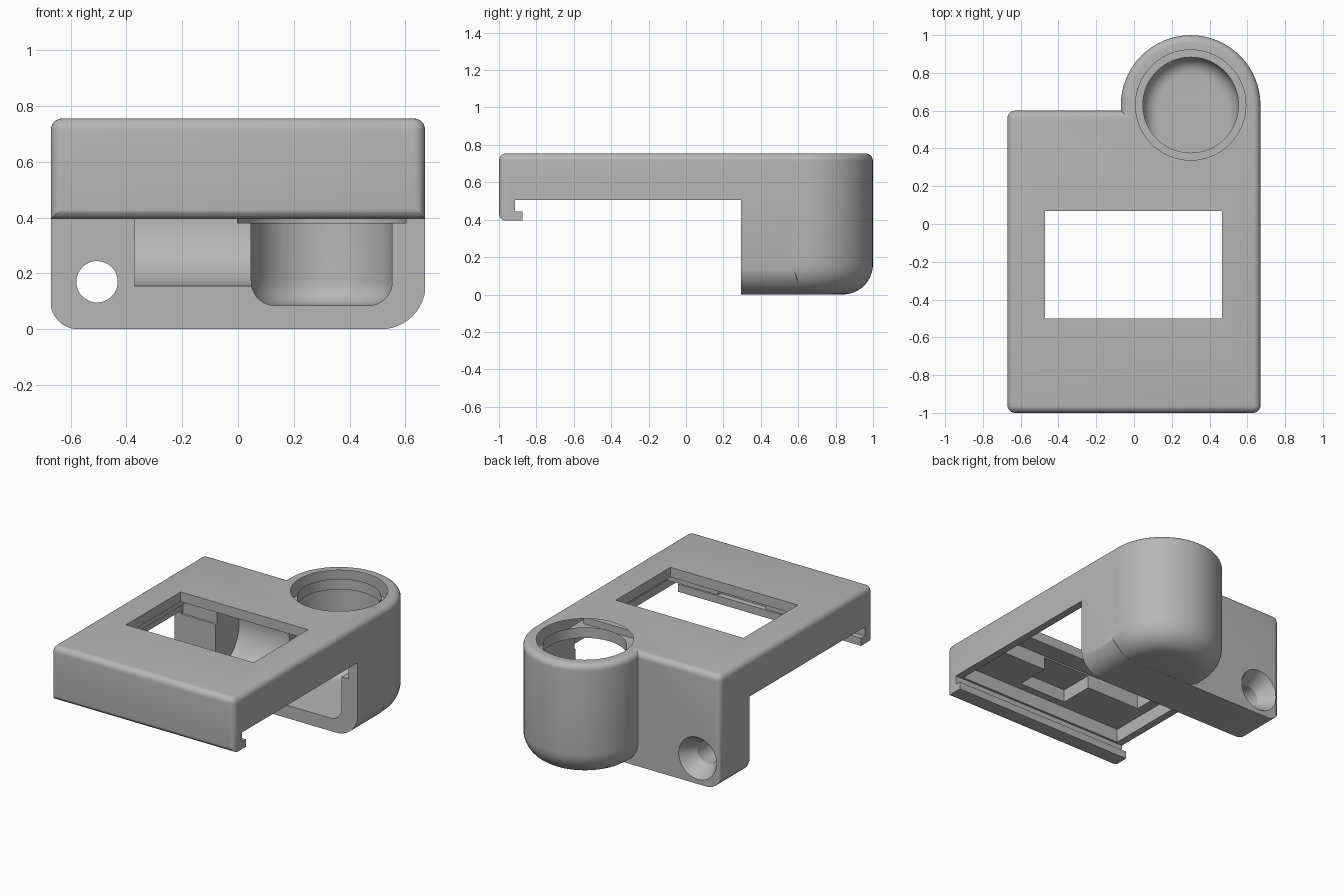
import bpy, bmesh, math
from mathutils import Matrix

if "Cube" in bpy.data.objects:
    bpy.data.objects.remove(bpy.data.objects["Cube"], do_unlink=True)

grey = bpy.data.materials.new("plain grey")
grey.use_nodes = True
COLOUR = (0.47, 0.47, 0.47, 1)
grey.diffuse_color = COLOUR
grey.node_tree.nodes["Principled BSDF"].inputs["Base Color"].default_value = COLOUR


def finish(name, bm):
    bmesh.ops.recalc_face_normals(bm, faces=bm.faces)
    mesh = bpy.data.meshes.new(name)
    bm.to_mesh(mesh)
    bm.free()
    mesh.materials.append(grey)
    ob = bpy.data.objects.new(name, mesh)
    bpy.context.collection.objects.link(ob)
    return ob


def box(name, lo, hi, bevel=0):
    bm = bmesh.new()
    bmesh.ops.create_cube(bm, size=1)
    for v in bm.verts:
        v.co = [a + (c + 0.5) * (b - a) for a, b, c in zip(lo, hi, v.co)]
    if bevel:
        bmesh.ops.bevel(bm, geom=bm.edges[:], offset=bevel, segments=6,
                        profile=0.5, affect='EDGES')
    return finish(name, bm)


def arc(cx, cy, r, start, end, steps=12):
    return [(cx + r * math.cos(math.radians(start + (end - start) * i / steps)),
             cy + r * math.sin(math.radians(start + (end - start) * i / steps)))
            for i in range(steps + 1)]


def prism(name, points, axis, a, b):
    """Extrude a profile along x (profile is y, z) or y (profile is x, z)."""
    bm = bmesh.new()
    place = (lambda p: (a, *p)) if axis == 'X' else (lambda p: (p[0], a, p[1]))
    face = bm.faces.new([bm.verts.new(place(p)) for p in points])
    out = bmesh.ops.extrude_face_region(bm, geom=[face])
    move = (b - a, 0, 0) if axis == 'X' else (0, b - a, 0)
    bmesh.ops.translate(bm, vec=move, verts=[g for g in out['geom']
                                             if isinstance(g, bmesh.types.BMVert)])
    return finish(name, bm)


def turned(name, profile, centre, stretch=0):
    """Lathe a closed r, z profile; stretch pulls the front half forward."""
    bm = bmesh.new()
    verts = [bm.verts.new((r, 0, z)) for r, z in profile]
    edges = [bm.edges.new(pair) for pair in zip(verts, verts[1:])]
    bmesh.ops.spin(bm, geom=verts + edges, axis=(0, 0, 1), cent=(0, 0, 0),
                   angle=math.tau, steps=64, use_duplicate=False)
    bmesh.ops.remove_doubles(bm, verts=bm.verts, dist=1e-5)
    for v in bm.verts:
        if v.co.y < -1e-4 and v.co.xy.length > 1e-4:
            v.co.y -= stretch
        v.co.x += centre[0]
        v.co.y += centre[1]
    return finish(name, bm)


def rod(name, r1, r2, start, length, axis):
    bm = bmesh.new()
    bmesh.ops.create_cone(bm, cap_ends=True, segments=48, radius1=r1, radius2=r2, depth=length)
    turn = Matrix.Rotation(math.pi / 2, 4, 'Y') if axis == 'X' else Matrix.Rotation(-math.pi / 2, 4, 'X')
    shift = Matrix.Translation((0, 0, length / 2))
    bm.transform(Matrix.Translation(start) @ turn @ shift)
    return finish(name, bm)


def combine(body, tool, operation):
    mod = body.modifiers.new("join", 'BOOLEAN')
    mod.operation, mod.object, mod.solver = operation, tool, 'EXACT'
    bpy.context.view_layer.objects.active = body
    bpy.ops.object.modifier_apply(modifier=mod.name)
    bpy.data.objects.remove(tool, do_unlink=True)


# Outer case: rounded block whose lower corners follow a softer profile
body = box("sensor_housing", (-0.67, -1, -0.3), (0.67, 0.6, 0.755), 0.04)
outline = ([(0.672, 1), (-0.672, 1)] + arc(-0.572, 0.1, 0.1, 180, 270)
           + arc(0.512, 0.16, 0.16, 270, 360))
combine(body, prism("lower_outline", outline, 'Y', -1.2, 0.8), 'INTERSECT')

# Round column at the rear
HUB = (0.3, 0.63)
column = ([(0, 0.0006)] + arc(0.2095, 0.1606, 0.16, -90, 0)
          + arc(0.3295, 0.7145, 0.04, 0, 90, 6) + [(0, 0.7545)])
combine(body, turned("column", column, HUB, 0.27), 'UNION')

# Space under the deck, leaving the front wall with its hooked catch
under = ([(-1.4, -0.2), (-1.4, 0.44)] + arc(-0.96, 0.435, 0.04, 180, 270, 6)
         + [(-0.875, 0.395), (-0.875, 0.445), (-0.915, 0.445),
            (-0.915, 0.505), (0.295, 0.505), (0.295, -0.2)])
combine(body, prism("under_space", under, 'X', -1, 1), 'DIFFERENCE')

# Board pockets and the display window
pockets = [
    ("outer_pocket", (-0.62, -0.9, 0.48), (0.62, 0.31, 0.595)),
    ("deep_pocket", (-0.55, -0.62, 0.49), (0.57, 0.26, 0.69)),
    ("pocket_tab", (-0.15, -0.85, 0.47), (0.2, -0.6, 0.68)),
    ("window", (-0.47, -0.5, 0.46), (0.465, 0.07, 0.9)),
]
for name, lo, hi in pockets:
    combine(body, box(name, lo, hi), 'DIFFERENCE')

# Cup inside the column, open toward the front, with its ledge and top bore
cup = [(0, 0.085)] + arc(0.168, 0.17, 0.085, -90, 0) + [(0.253, 0.63), (0, 0.63)]
combine(body, turned("cup", cup, HUB, 0.6), 'DIFFERENCE')
for name, r, low, high, stretch in (("cup_ledge", 0.302, 0.38, 0.645, 0.6),
                                    ("top_bore", 0.253, 0.4, 0.9, 0),
                                    ("top_recess", 0.292, 0.715, 0.95, 0)):
    ring = [(0, low), (r, low), (r, high), (0, high)]
    combine(body, turned(name, ring, HUB, stretch), 'DIFFERENCE')

# Cable channels and countersunk screw hole
for tool in (rod("wide_channel", 0.245, 0.245, (-0.37, 0.295, 0.4), 0.5, 'X'),
             rod("cable_channel", 0.105, 0.105, (-0.8, 0.295, 0.4), 0.5, 'X'),
             rod("screw_hole", 0.074, 0.074, (-0.505, 0.2, 0.17), 0.6, 'Y'),
             rod("countersink", 0.07, 0.145, (-0.505, 0.49, 0.17), 0.12, 'Y')):
    combine(body, tool, 'DIFFERENCE')

# Smooth the rounded parts and keep the edges crisp
bpy.ops.object.select_all(action='DESELECT')
body.select_set(True)
bpy.context.view_layer.objects.active = body
bpy.ops.object.shade_smooth_by_angle(angle=math.radians(30))
